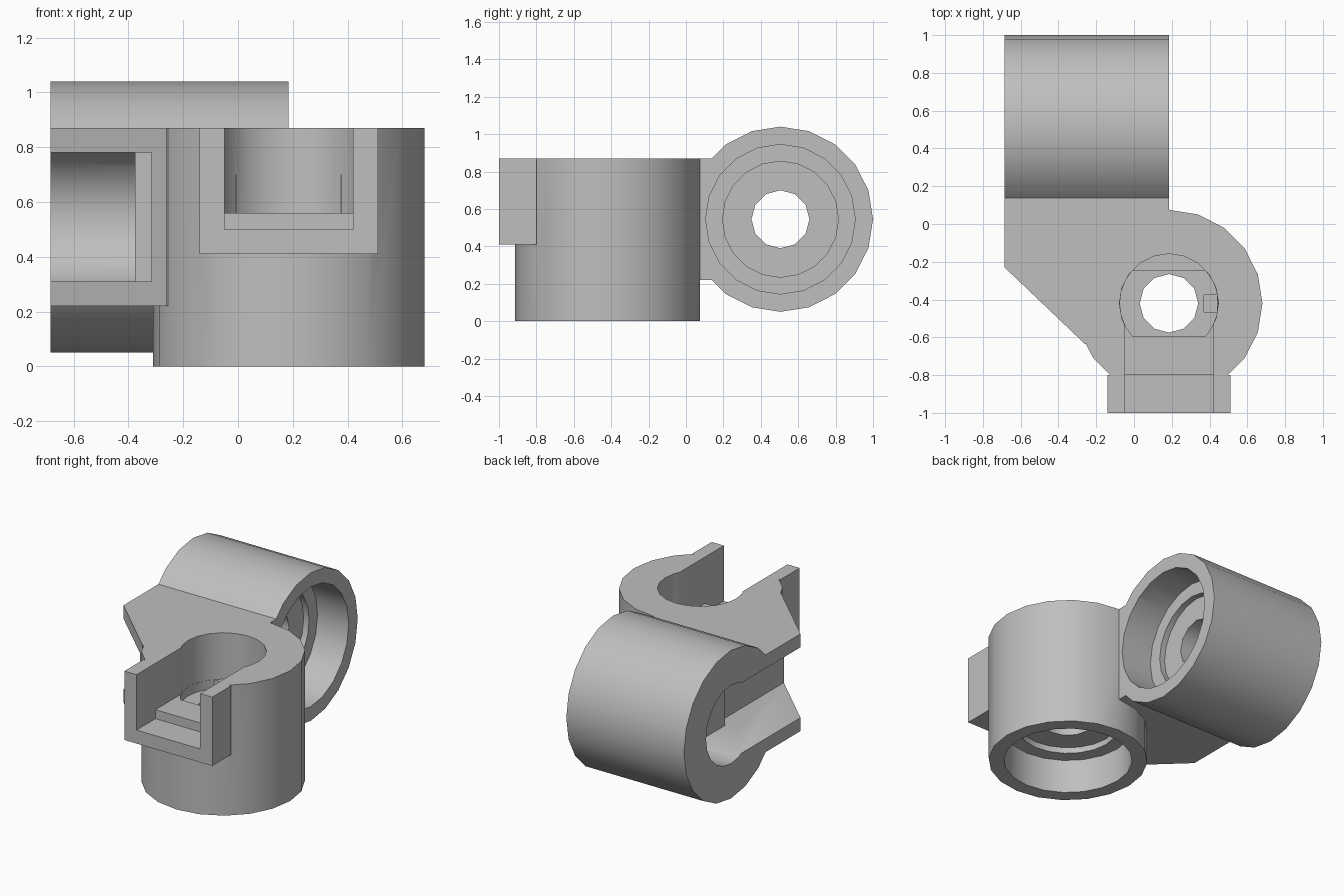
import bpy, bmesh, math
from mathutils import Matrix

cube = bpy.data.objects.get("Cube")
if cube:
    bpy.data.objects.remove(cube, do_unlink=True)

grey = bpy.data.materials.new("light_grey")
grey.use_nodes = True
grey.diffuse_color = (0.52, 0.52, 0.52, 1)
grey.node_tree.nodes["Principled BSDF"].inputs["Base Color"].default_value = grey.diffuse_color

HEIGHT, RADIUS = 0.87, 0.495
upright = Matrix.Translation((0.185, -0.42, 0))
# the sideways socket is the upright one turned so its top faces -x
sideways = Matrix.Translation((0.185, 0.505, 0.545)) @ Matrix.Rotation(-math.pi / 2, 4, 'Y')


def prism(name, points, low, high, matrix=Matrix()):
    """Outline in the local xy plane, raised from low to high."""
    bm = bmesh.new()
    face = bm.faces.new([bm.verts.new((x, y, low)) for x, y in points])
    raised = bmesh.ops.extrude_face_region(bm, geom=[face])["geom"]
    bmesh.ops.translate(bm, vec=(0, 0, high - low),
                        verts=[v for v in raised if isinstance(v, bmesh.types.BMVert)])
    bmesh.ops.transform(bm, matrix=matrix, verts=bm.verts)
    bmesh.ops.recalc_face_normals(bm, faces=bm.faces)
    mesh = bpy.data.meshes.new(name)
    bm.to_mesh(mesh)
    bm.free()
    obj = bpy.data.objects.new(name, mesh)
    bpy.context.collection.objects.link(obj)
    return obj


def circle(radius, sides, limit=9):
    """Circle outline, flattened where it passes y = +-limit."""
    pts = []
    for i in range(sides):
        a = 2 * math.pi * i / sides
        pts.append((radius * math.cos(a), radius * math.sin(a)))
    if limit < radius:
        start = math.asin(limit / radius)
        steps = [start * (k / 3 - 1) for k in range(7)]
        right = [(radius * math.cos(a), radius * math.sin(a)) for a in steps]
        pts = right + [(-x, -y) for x, y in right]
    return pts


def box(x0, x1, y0, y1):
    return [(x0, y0), (x1, y0), (x1, y1), (x0, y1)]


def combine(target, tool, operation):
    mod = target.modifiers.new(tool.name, 'BOOLEAN')
    mod.operation, mod.object, mod.solver = operation, tool, 'EXACT'
    bpy.context.view_layer.update()
    result = target.evaluated_get(bpy.context.evaluated_depsgraph_get())
    mesh = bpy.data.meshes.new_from_object(result)
    target.modifiers.clear()
    target.data = mesh
    bpy.data.objects.remove(tool, do_unlink=True)


# solid bodies: two barrels, the front mouth and the web joining them
body = prism("double_socket_joint", circle(RADIUS, 20), 0, HEIGHT, upright)
web = [(-0.685, 0.5), (-0.685, -0.23), (-0.26, -0.635), (0.185, -0.42), (0.185, 0.5)]
for part in (
    prism("front_mouth", box(-0.325, 0.325, -0.58, -0.38), 0.41, HEIGHT, upright),
    prism("joining_web", web, 0.22, HEIGHT),
    prism("sideways_barrel", circle(RADIUS, 20), 0, HEIGHT, sideways),
):
    combine(body, part, 'UNION')

# each socket gets a stepped bore from below and a slotted pocket from above
for matrix in (upright, sideways):
    for name, outline, low, high in (
        ("bore", circle(0.4, 20), -0.1, 0.23),
        ("bore_step", circle(0.31, 20), -0.1, 0.27),
        ("through_hole", circle(0.155, 12), -0.1, 0.7),
        ("pocket", circle(0.262, 20), 0.56, 1),
        ("slot", box(-0.235, 0.235, -1.3, 0), 0.56, 1),
        ("mouth_step", box(-0.235, 0.235, -1.3, -0.38), 0.5, 1),
        ("pocket_recess", circle(0.26, 20, 0.175), 0.5, 0.7),
        ("key_notch", box(0.185, 0.255, -0.045, 0.045), 0.45, 0.6),
    ):
        combine(body, prism(name, outline, low, high, matrix), 'DIFFERENCE')

# merge leftover coplanar pieces
bm = bmesh.new()
bm.from_mesh(body.data)
bmesh.ops.remove_doubles(bm, verts=bm.verts, dist=0.0005)
bmesh.ops.dissolve_limit(bm, angle_limit=math.radians(1), verts=bm.verts, edges=bm.edges)
bm.to_mesh(body.data)
bm.free()

body.data.materials.clear()
body.data.materials.append(grey)
bpy.ops.object.select_all(action='DESELECT')
body.select_set(True)
bpy.context.view_layer.objects.active = body
bpy.ops.object.shade_smooth_by_angle(angle=math.radians(32))
